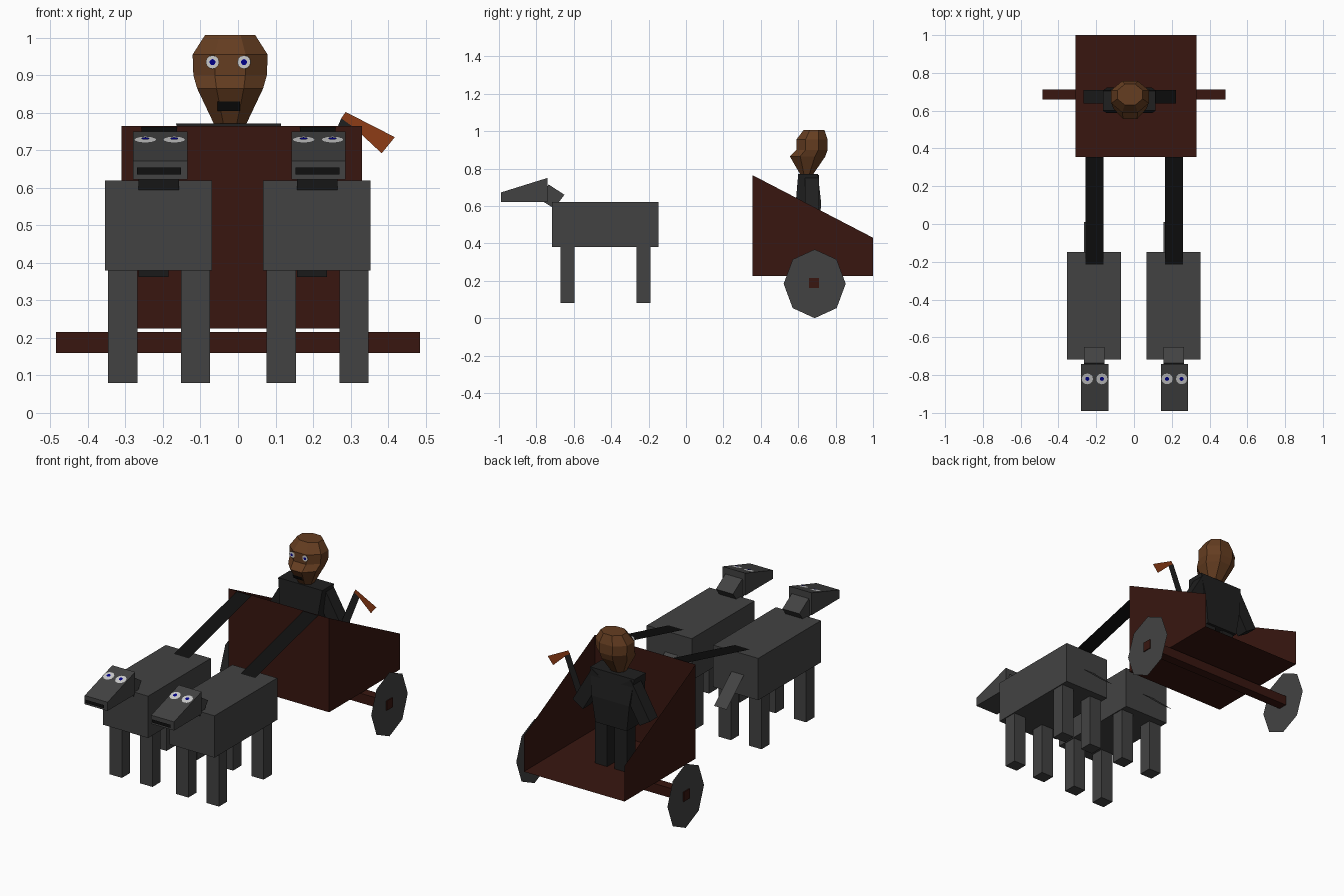
import bpy, bmesh
from math import sin, cos, pi, atan2
from mathutils import Vector

if "Cube" in bpy.data.objects:
    bpy.data.objects.remove(bpy.data.objects["Cube"])


def material(name, rgb):
    m = bpy.data.materials.new(name)
    m.diffuse_color = (*rgb, 1)
    m.use_nodes = True
    m.node_tree.nodes["Principled BSDF"].inputs["Base Color"].default_value = m.diffuse_color
    return m


RED = material("dark_red", (0.04, 0.008, 0.005))
GREY = material("dark_grey", (0.055, 0.055, 0.055))
BLACK = material("black", (0.005, 0.005, 0.005))
CLOTH = material("cloth", (0.014, 0.014, 0.014))
SKIN = material("brown", (0.13, 0.047, 0.015))
RUST = material("rust", (0.27, 0.045, 0.008))
WHITE = material("eye_white", (0.55, 0.55, 0.55))
BLUE = material("eye_blue", (0.0, 0.0, 0.25))


def make(name, verts, faces, mat):
    bm = bmesh.new()
    vs = [bm.verts.new(v) for v in verts]
    for f in faces:
        bm.faces.new([vs[i] for i in f])
    bmesh.ops.recalc_face_normals(bm, faces=bm.faces)
    me = bpy.data.meshes.new(name)
    bm.to_mesh(me)
    bm.free()
    me.materials.append(mat)
    ob = bpy.data.objects.new(name, me)
    bpy.context.collection.objects.link(ob)
    return ob


def loft(name, rings, mat):
    n, last = len(rings[0]), len(rings) - 1
    faces = [(r * n + i, r * n + (i + 1) % n, (r + 1) * n + (i + 1) % n, (r + 1) * n + i)
             for r in range(last) for i in range(n)]
    faces += [tuple(range(n)), tuple(last * n + i for i in range(n))]
    return make(name, [v for r in rings for v in r], faces, mat)


def prism_x(name, yz, x0, x1, mat):
    return loft(name, [[(x, y, z) for y, z in yz] for x in (x0, x1)], mat)


def prism_y(name, xz, y0, y1, mat):
    return loft(name, [[(x, y, z) for x, z in xz] for y in (y0, y1)], mat)


def box(name, x, y, z, mat):
    return prism_x(name, [(y[0], z[0]), (y[1], z[0]), (y[1], z[1]), (y[0], z[1])], *x, mat)


def sheet(name, pts, mat):
    return make(name, pts, [tuple(range(len(pts)))], mat)


def disc(name, centre, u, v, mat, n=12):
    c, u, v = Vector(centre), Vector(u), Vector(v)
    return sheet(name, [c + u * cos(2 * pi * i / n) + v * sin(2 * pi * i / n) for i in range(n)], mat)


def strip(name, x0, x1, a, b, mat):
    return sheet(name, [(x0, *a), (x1, *a), (x1, *b), (x0, *b)], mat)


# chariot: thin open-backed tub
tub = [(x, y, z) for x in (-0.31, 0.33)
       for y, z in ((0.355, 0.225), (0.355, 0.765), (1.0, 0.43), (1.0, 0.225))]
make("chariot_body", tub, [(0, 1, 2, 3), (4, 5, 6, 7), (0, 1, 5, 4), (0, 3, 7, 4)], RED)

# axle and flat eight-sided wheels
box("axle", (-0.485, 0.485), (0.658, 0.712), (0.16, 0.215), RED)
for side, s in (("left", -1), ("right", 1)):
    disc("wheel_" + side, (s * 0.48, 0.688, 0.184), (0, s * 0.166, 0), (0, 0, 0.184), GREY, 8)

# two draught animals with reins
tilt = atan2(0.08, 0.25)
for side, cx in (("left", -0.212), ("right", 0.21)):
    box("animal_body_" + side, (cx - 0.143, cx + 0.143), (-0.717, -0.148), (0.38, 0.62), GREY)
    for lx in (-0.134, 0.06):
        for end, ly in (("front", -0.67), ("back", -0.265)):
            box(f"animal_{end}_leg_{side}", (cx + lx, cx + lx + 0.078), (ly, ly + 0.075),
                (0.08, 0.38), GREY)
    prism_x("animal_neck_" + side, [(-0.65, 0.66), (-0.705, 0.587), (-0.775, 0.63), (-0.735, 0.715)],
            cx - 0.053, cx + 0.055, GREY)
    prism_x("animal_head_" + side, [(-0.99, 0.622), (-0.74, 0.622), (-0.74, 0.75), (-0.99, 0.672)],
            cx - 0.068, cx + 0.077, GREY)
    strip("animal_mouth_" + side, cx - 0.057, cx + 0.06, (-0.998, 0.636), (-0.998, 0.654), BLACK)
    strip("animal_tail_" + side, cx - 0.053, cx + 0.027, (-0.148, 0.5), (0.01, 0.362), GREY)
    strip("rein_" + side, cx - 0.045, cx + 0.05, (0.355, 0.762), (-0.222, 0.618), BLACK)
    for ex in (-0.035, 0.042):
        for part, r, up, mat in (("white", 0.03, 0.003, WHITE), ("pupil", 0.011, 0.006, BLUE)):
            disc(f"animal_eye_{part}_{side}", (cx + ex, -0.82, 0.7255 + up), (r, 0, 0),
                 (0, r * cos(tilt), r * sin(tilt)), mat)

# driver legs, torso and arms
for side, lx in (("left", -0.115), ("right", 0.01)):
    box("driver_leg_" + side, (lx, lx + 0.078), (0.62, 0.7), (0.225, 0.5), CLOTH)
torso = []
for z, hx, y0, y1 in ((0.47, 0.1, 0.605, 0.715), (0.62, 0.12, 0.587, 0.722), (0.772, 0.14, 0.6, 0.705)):
    torso.append([(-0.025 - hx, y0, z), (-0.025 + hx, y0, z), (-0.025 + hx, y1, z), (-0.025 - hx, y1, z)])
loft("driver_torso", torso, CLOTH)
for side, s in (("left", -1), ("right", 1)):
    arm = [(0.125, 0.765), (0.245, 0.56), (0.18, 0.52), (0.06, 0.725)]
    prism_y("driver_arm_" + side, [(-0.022 + s * x, z) for x, z in arm], 0.637, 0.71, CLOTH)

# driver head: stacked eight-sided rings
head = []
for z, rx, y0, y1 in ((0.77, 0.043, 0.61, 0.68), (0.865, 0.088, 0.555, 0.745), (0.9, 0.098, 0.59, 0.757),
                      (0.955, 0.1, 0.59, 0.757), (1.007, 0.067, 0.63, 0.74)):
    k = 1 / cos(pi / 8)
    head.append([(-0.021 + rx * k * cos(pi / 8 + i * pi / 4),
                  (y0 + y1) / 2 + (y1 - y0) / 2 * k * sin(pi / 8 + i * pi / 4), z) for i in range(8)])
loft("driver_head", head, SKIN)
strip("driver_mouth", -0.055, 0.005, (0.585, 0.805), (0.571, 0.83), BLACK)
for ex in (-0.068, 0.016):
    disc("driver_eye_white", (ex, 0.586, 0.935), (0.018, 0, 0), (0, 0, 0.018), WHITE)
    disc("driver_eye_pupil", (ex, 0.583, 0.935), (0.008, 0, 0), (0, 0, 0.008), BLUE)

# flat hatchet held in the right hand
sheet("hatchet_handle", [(x, 0.66, z) for x, z in ((0.185, 0.57), (0.225, 0.55), (0.31, 0.765), (0.275, 0.785))], CLOTH)
sheet("hatchet_blade", [(x, 0.658, z) for x, z in ((0.275, 0.785), (0.287, 0.802), (0.418, 0.735), (0.383, 0.692), (0.31, 0.76))], RUST)
